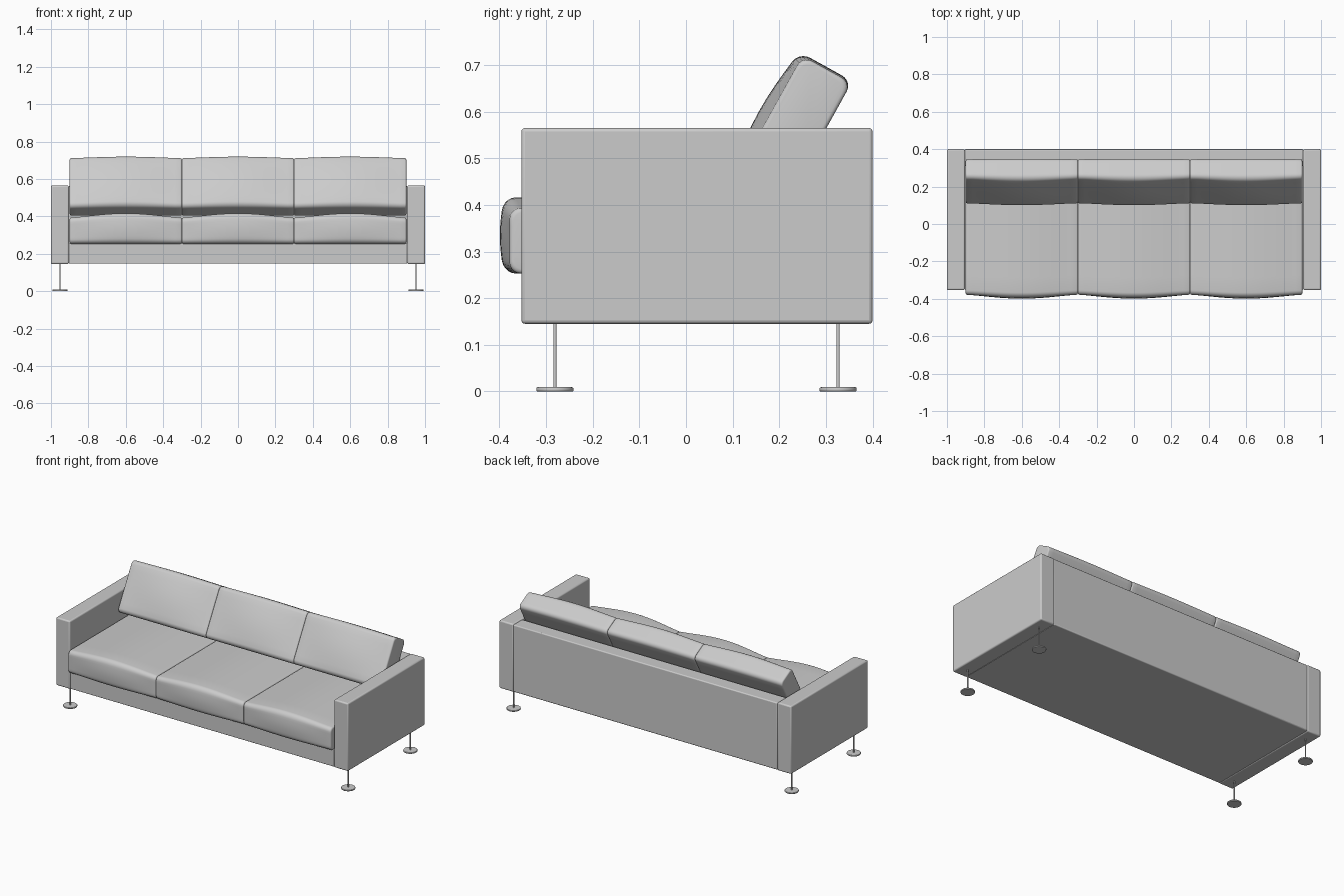
import bpy, bmesh, math
from mathutils import Matrix, Vector

cube = bpy.data.objects.get("Cube")
if cube:
    bpy.data.objects.remove(cube, do_unlink=True)

grey = bpy.data.materials.new("light grey")
grey.use_nodes = True
grey.diffuse_color = (0.6, 0.6, 0.6, 1)
grey.node_tree.nodes["Principled BSDF"].inputs["Base Color"].default_value = grey.diffuse_color


def finish(name, bm, bevel=0.0, angle=40):
    bmesh.ops.recalc_face_normals(bm, faces=bm.faces)
    mesh = bpy.data.meshes.new(name)
    bm.to_mesh(mesh)
    bm.free()
    mesh.materials.append(grey)
    obj = bpy.data.objects.new(name, mesh)
    bpy.context.collection.objects.link(obj)
    if bevel:
        mod = obj.modifiers.new("soft edges", 'BEVEL')
        mod.width, mod.segments = bevel, 3
    bpy.ops.object.select_all(action='DESELECT')
    obj.select_set(True)
    bpy.context.view_layer.objects.active = obj
    bpy.ops.object.shade_smooth_by_angle(angle=math.radians(angle))
    return obj


def box(name, lo, hi, bevel):
    lo, hi = Vector(lo), Vector(hi)
    bm = bmesh.new()
    bmesh.ops.create_cube(bm, size=1)
    bmesh.ops.scale(bm, vec=hi - lo, verts=bm.verts)
    bmesh.ops.translate(bm, vec=(lo + hi) / 2, verts=bm.verts)
    return finish(name, bm, bevel)


def cylinder(name, x, y, z0, z1, radius, sides, bevel=0.0):
    bm = bmesh.new()
    bmesh.ops.create_cone(bm, cap_ends=True, segments=sides, radius1=radius, radius2=radius,
                          depth=z1 - z0, matrix=Matrix.Translation((x, y, (z0 + z1) / 2)))
    return finish(name, bm, bevel)


def rounded_profile(depth, height, r):
    """Rounded rectangle starting at the origin, with extra points along each side."""
    corners = [(depth - r, height - r), (r, height - r), (r, r), (depth - r, r)]
    arcs = []
    for i, (cy, cz) in enumerate(corners):
        for k in range(6):
            a = math.pi / 2 * (i + k / 5)
            arcs.append(Vector((cy + r * math.cos(a), cz + r * math.sin(a))))
    points = []
    for i, p in enumerate(arcs):
        points.append(p)
        if i % 6 == 5:
            q = arcs[(i + 1) % len(arcs)]
            points += [p.lerp(q, k / 8) for k in range(1, 8)]
    return points


def cushion(name, x, width, depth, height, front, top, belly, matrix):
    """Loft of a rounded profile whose front and top swell towards the middle."""
    r, edge, steps = 0.024, 0.008, 20
    profile = rounded_profile(depth, height, r)
    stations = [(-width / 2 + edge * (1 - math.cos(a)), edge * (1 - math.sin(a)))
                for a in (0, math.pi / 6, math.pi / 3)]
    stations += [((i / steps - 0.5) * (width - 2 * edge), 0) for i in range(steps + 1)]
    stations += [(-sx, inset) for sx, inset in reversed(stations[:3])]
    bm = bmesh.new()
    rings = []
    for sx, inset in stations:
        swell = math.cos(math.pi * sx / width) ** 1.3 if abs(sx) < width / 2 - 1e-6 else 0
        ring = []
        for p in profile:
            u, v = p.x / depth, p.y / height
            y = inset + p.x * (1 - 2 * inset / depth)
            z = inset + p.y * (1 - 2 * inset / height)
            bulge = 1 - belly + belly * math.sin(math.pi * v)
            y -= front * swell * bulge * (1 - u)
            z += top * swell * v
            ring.append(bm.verts.new(matrix @ Vector((x + sx, y, z))))
        rings.append(ring)
    n = len(profile)
    for a, b in zip(rings, rings[1:]):
        for i in range(n):
            bm.faces.new((a[i], a[(i + 1) % n], b[(i + 1) % n], b[i]))
    bm.faces.new(rings[0])
    bm.faces.new(rings[-1])
    return finish(name, bm, angle=50)


# Frame
box("seat_base", (-0.905, -0.35, 0.147), (0.905, 0.395, 0.255), 0.003)
box("back_panel", (-0.905, 0.31, 0.147), (0.905, 0.4, 0.562), 0.006)
for side, s in (("left", 1), ("right", -1)):
    x0, x1 = sorted((s * 0.904, s * 1.0))
    box(side + "_arm", (x0, -0.353, 0.145), (x1, 0.4, 0.565), 0.008)
    # Thin legs on disc feet
    for end, y in (("front", -0.281), ("back", 0.326)):
        cylinder(f"{side}_{end}_leg", s * 0.952, y, 0.004, 0.15, 0.0035, 12)
        cylinder(f"{side}_{end}_foot", s * 0.952, y, 0.0, 0.009, 0.04, 32, 0.003)

# Cushions
seat_place = Matrix.Translation((0, -0.378, 0.253))
back_place = Matrix.Translation((0, 0.102, 0.453)) @ Matrix.Rotation(math.radians(-29), 4, 'X')
for label, x in (("right", -0.6), ("middle", 0.0), ("left", 0.6)):
    cushion(label + "_seat_cushion", x, 0.6, 0.69, 0.14, 0.021, 0.023, 0.4, seat_place)
    cushion(label + "_back_cushion", x, 0.6, 0.12, 0.305, 0.024, 0.004, 0.6, back_place)
